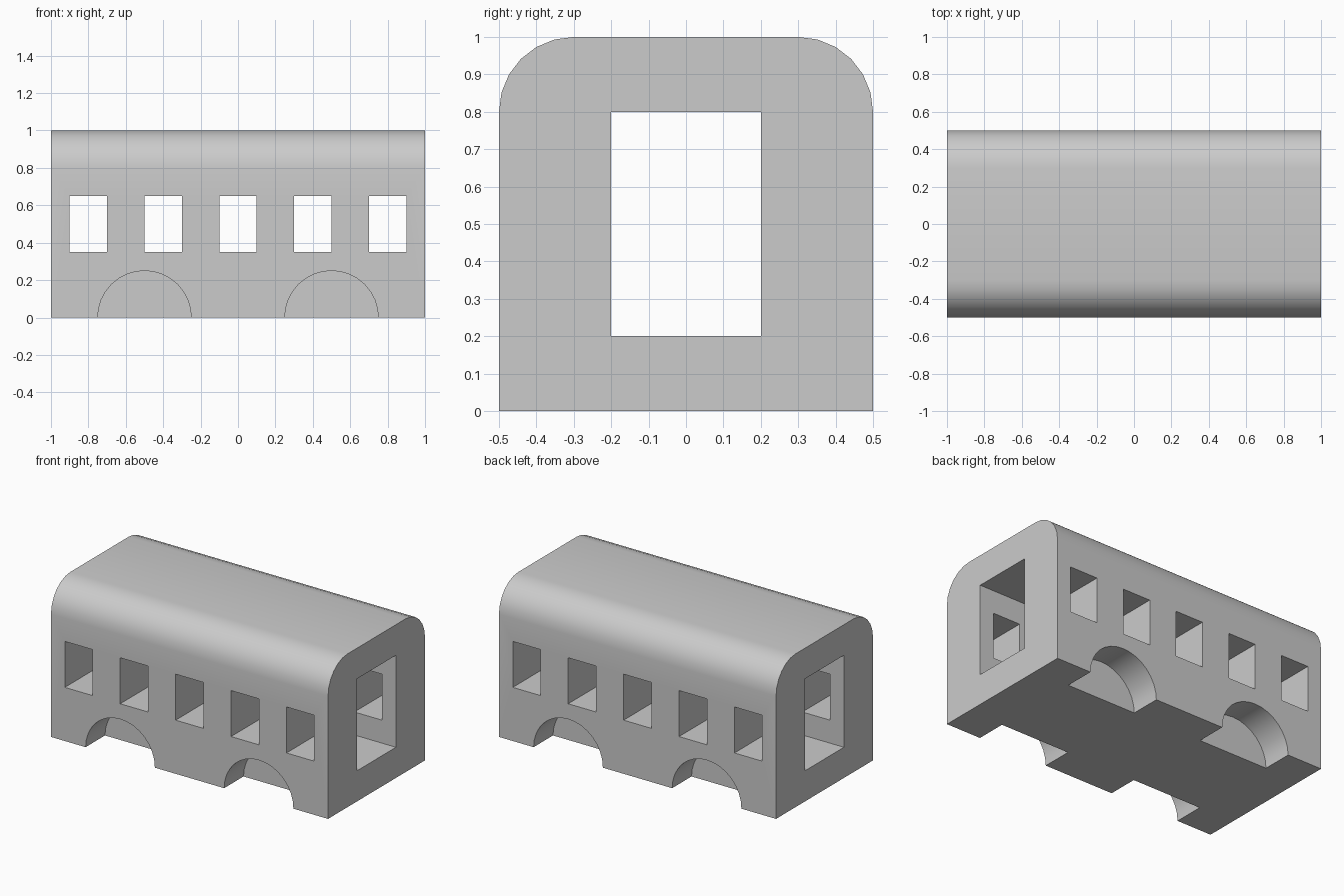
import bpy
import bmesh
from math import cos, sin, pi, radians

default = bpy.data.objects.get("Cube")
if default:
    bpy.data.objects.remove(default, do_unlink=True)

LENGTH, HALF_WIDTH, HEIGHT = 2.0, 0.5, 1.0
ROOF_RADIUS, ROOF_STEPS = 0.2, 6

grey = bpy.data.materials.new("light grey")
grey.use_nodes = True
colour = (0.6, 0.6, 0.6, 1)
grey.diffuse_color = colour
grey.node_tree.nodes["Principled BSDF"].inputs["Base Color"].default_value = colour


def carriage_body():
    """Extrude the round-shouldered end profile along the length."""
    profile = [(-HALF_WIDTH, 0), (HALF_WIDTH, 0)]
    for side in (1, -1):
        for i in range(ROOF_STEPS + 1):
            a = pi / 2 * i / ROOF_STEPS
            if side < 0:
                a = pi / 2 - a
            y = HALF_WIDTH - ROOF_RADIUS * (1 - cos(a))
            z = HEIGHT - ROOF_RADIUS * (1 - sin(a))
            profile.append((side * y, z))
    bm = bmesh.new()
    face = bm.faces.new([bm.verts.new((-LENGTH / 2, y, z)) for y, z in profile])
    end = bmesh.ops.extrude_face_region(bm, geom=[face])
    moved = [v for v in end["geom"] if isinstance(v, bmesh.types.BMVert)]
    bmesh.ops.translate(bm, verts=moved, vec=(LENGTH, 0, 0))
    bmesh.ops.recalc_face_normals(bm, faces=bm.faces)
    mesh = bpy.data.meshes.new("carriage_body")
    bm.to_mesh(mesh)
    bm.free()
    mesh.materials.append(grey)
    obj = bpy.data.objects.new("carriage_body", mesh)
    bpy.context.collection.objects.link(obj)
    return obj


def box(name, size, centre):
    bpy.ops.mesh.primitive_cube_add(size=1, location=centre)
    obj = bpy.context.object
    obj.name, obj.scale = name, size
    return obj


def cut(target, cutter):
    """Subtract the cutter, then remove it."""
    cutter.hide_render = True
    cutter.data.materials.append(grey)
    mod = target.modifiers.new("cut", "BOOLEAN")
    mod.operation, mod.solver, mod.object = "DIFFERENCE", "EXACT", cutter
    bpy.context.view_layer.objects.active = target
    bpy.ops.object.modifier_apply(modifier=mod.name)
    bpy.data.objects.remove(cutter, do_unlink=True)


body = carriage_body()

# Corridor running from end to end
cut(body, box("corridor_cutter", (3, 0.4, 0.6), (0, 0, 0.5)))

# Five window openings through both side walls
for i in range(5):
    cut(body, box("window_cutter", (0.2, 2, 0.3), (0.4 * (i - 2), 0, 0.5)))

# Wheel arches, recessed into each side
for x in (-0.5, 0.5):
    for side in (-1, 1):
        bpy.ops.mesh.primitive_cylinder_add(
            vertices=32, radius=0.25, depth=0.4,
            location=(x, side * 0.5, 0), rotation=(radians(90), 0, 0))
        cutter = bpy.context.object
        cutter.name = "wheel_arch_cutter"
        cut(body, cutter)

# Smooth roof shoulders and arches, crisp edges elsewhere
bpy.ops.object.select_all(action="DESELECT")
body.select_set(True)
bpy.context.view_layer.objects.active = body
bpy.ops.object.shade_smooth_by_angle(angle=radians(30))
